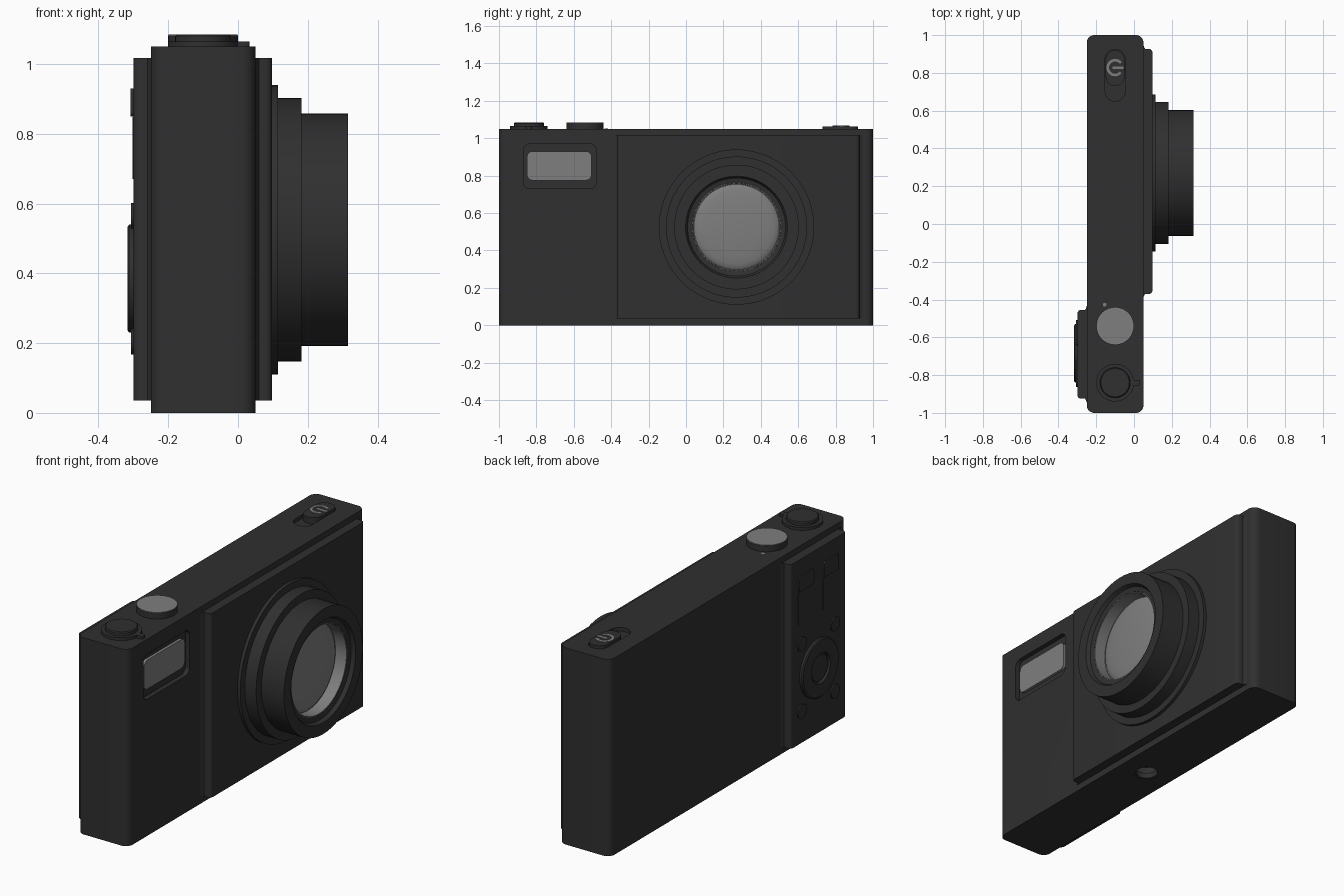
import bpy, bmesh, math
from math import cos, sin, pi

if "Cube" in bpy.data.objects:
    bpy.data.objects.remove(bpy.data.objects["Cube"])


def material(name, v):
    m = bpy.data.materials.new(name)
    m.diffuse_color = (v, v, v, 1)
    m.use_nodes = True
    m.node_tree.nodes["Principled BSDF"].inputs["Base Color"].default_value = m.diffuse_color
    return m


BLACK = material("matte_black", 0.029)
GREY = material("mid_grey", 0.21)


def finish(name, bm, mat):
    bmesh.ops.remove_doubles(bm, verts=bm.verts, dist=1e-5)
    bmesh.ops.recalc_face_normals(bm, faces=bm.faces)
    me = bpy.data.meshes.new(name)
    bm.to_mesh(me)
    bm.free()
    me.materials.append(mat)
    ob = bpy.data.objects.new(name, me)
    bpy.context.collection.objects.link(ob)
    smooth(ob)
    return ob


def smooth(ob):
    bpy.ops.object.select_all(action='DESELECT')
    ob.select_set(True)
    bpy.context.view_layer.objects.active = ob
    bpy.ops.object.shade_smooth_by_angle(angle=math.radians(35))


def place(axis, a, b, h):
    return (a, b, h) if axis == 'Z' else (h, a, b)


def prism(name, pts, axis, lo, hi, mat=BLACK):
    """Extrude a flat outline along an axis."""
    bm = bmesh.new()
    low = [bm.verts.new(place(axis, a, b, lo)) for a, b in pts]
    top = [bm.verts.new(place(axis, a, b, hi)) for a, b in pts]
    n = len(pts)
    bm.faces.new(low)
    bm.faces.new(top)
    for i in range(n):
        j = (i + 1) % n
        bm.faces.new((low[i], low[j], top[j], top[i]))
    return finish(name, bm, mat)


def lathe(name, profile, axis, centre, mat=BLACK, n=64):
    """Revolve (radius, height) points round an axis."""
    bm = bmesh.new()
    ca, cb = centre
    rings = [[bm.verts.new(place(axis, ca + r * cos(2 * pi * i / n), cb + r * sin(2 * pi * i / n), h))
              for i in range(n)] for r, h in profile]
    for p, q in zip(rings, rings[1:]):
        for i in range(n):
            j = (i + 1) % n
            bm.faces.new((p[i], p[j], q[j], q[i]))
    return finish(name, bm, mat)


def rounded(a0, a1, b0, b1, r, seg=8):
    """Rounded rectangle outline."""
    pts = []
    for k, (a, b) in enumerate([(a1 - r, b1 - r), (a0 + r, b1 - r), (a0 + r, b0 + r), (a1 - r, b0 + r)]):
        for s in range(seg + 1):
            t = (k + s / seg) * pi / 2
            pts.append((a + r * cos(t), b + r * sin(t)))
    return pts


def cut(ob, cutter):
    m = ob.modifiers.new("cut", 'BOOLEAN')
    m.operation, m.object, m.solver = 'DIFFERENCE', cutter, 'EXACT'
    bpy.context.view_layer.objects.active = ob
    bpy.ops.object.modifier_apply(modifier=m.name)
    bpy.data.objects.remove(cutter)


def panel_outline(base, out, y0, y1):
    """Raised panel section: flared foot, rounded shoulder."""
    d = out - base
    half = [(-0.1, 0.02), (0.0, 0.02), (0.08, 0.008), (0.2, 0.0), (0.68, 0.0),
            (0.85, -0.004), (0.96, -0.011), (1.0, -0.02)]
    return ([(base + d * h, y1 + o) for h, o in half] +
            [(base + d * h, y0 - o) for h, o in reversed(half)])


# Body with flash recess, slider slot and tripod socket
body = prism("camera_body", rounded(-0.25, 0.05, -1, 1, 0.04), 'Z', 0, 1.05)
cut(body, prism("flash_cutter", rounded(-0.87, -0.48, 0.73, 0.97, 0.035), 'X', 0.025, 0.1))
cut(body, prism("slot_cutter", rounded(-0.153, -0.047, 0.65, 0.925, 0.052), 'Z', 1.03, 1.1))
cut(body, lathe("socket_cutter", [(0, -0.1), (0.07, -0.1), (0.07, 0.07), (0, 0.07)], 'Z', (-0.1, -0.02)))
smooth(body)
lathe("tripod_socket_ring", [(0.07, 0.001), (0.07, 0.03), (0.055, 0.03), (0.055, 0.001), (0.07, 0.001)],
      'Z', (-0.1, -0.02))

# Raised front plate and rear control plate
prism("front_plate", panel_outline(0.05, 0.098, -0.37, 0.927), 'Z', 0.035, 1.018)
prism("rear_control_plate", panel_outline(-0.25, -0.30, -0.925, -0.455), 'Z', 0.035, 1.018)

# Flash window
prism("flash_window", rounded(-0.85, -0.505, 0.775, 0.93, 0.03), 'X', 0.02, 0.04, GREY)

# Telescoping lens barrel and recessed glass
LENS = (0.27, 0.525)
lathe("lens_barrel", [(0, 0.06), (0.415, 0.06), (0.415, 0.115), (0.377, 0.115), (0.377, 0.182),
                      (0.333, 0.182), (0.333, 0.315), (0.272, 0.315), (0.262, 0.295),
                      (0.236, 0.290), (0.236, 0.2), (0, 0.2)], 'X', LENS, n=96)
dome = [(0.228 * cos(t * pi / 12), 0.225 + 0.025 * sin(t * pi / 12)) for t in range(7)]
lathe("lens_glass", [(0, 0.205), (0.2358, 0.205), (0.2358, 0.289), (0.232, 0.289), (0.231, 0.225)] + dome,
      'X', LENS, GREY, n=96)

# Shutter button with zoom collar and lever
SHUTTER = (-0.1, -0.84)
lathe("zoom_collar", [(0, 1.04), (0.1, 1.04), (0.1, 1.065), (0, 1.065)], 'Z', SHUTTER)
lathe("shutter_button", [(0, 1.05), (0.08, 1.05), (0.08, 1.08), (0.075, 1.085), (0, 1.085)], 'Z', SHUTTER)
prism("zoom_lever", rounded(-0.02, 0.033, -0.855, -0.825, 0.01, 4), 'Z', 1.04, 1.065)

# Mode dial with grey cap
DIAL = (-0.1, -0.54)
lathe("mode_dial", [(0, 1.04), (0.1, 1.04), (0.1, 1.082), (0, 1.082)], 'Z', DIAL)
lathe("mode_dial_cap", [(0, 1.08), (0.099, 1.08), (0.099, 1.085), (0, 1.085)], 'Z', DIAL, GREY)
lathe("dial_index_dot", [(0, 1.045), (0.01, 1.045), (0.01, 1.052), (0, 1.052)], 'Z', (-0.155, -0.427), GREY, 12)

# Power slider with on/off mark
prism("power_slider", rounded(-0.15, -0.05, 0.73, 0.92, 0.049), 'Z', 1.025, 1.064)
arc = [math.radians(40 + 280 * i / 24) for i in range(25)]
ring = [(0.046, a) for a in arc] + [(0.032, a) for a in reversed(arc)]
prism("power_mark_arc", [(-0.1 + r * cos(a), 0.828 + r * sin(a)) for r, a in ring], 'Z', 1.06, 1.067, GREY)
prism("power_mark_bar", [(-0.115, 0.821), (-0.055, 0.821), (-0.055, 0.835), (-0.115, 0.835)],
      'Z', 1.06, 1.067, GREY)

# Rear control wheel, four round buttons, two switches
CY, CZ = -0.685, 0.385
lathe("control_wheel", [(0.08, -0.29), (0.155, -0.29), (0.155, -0.312), (0.148, -0.317),
                        (0.08, -0.317), (0.08, -0.29)], 'X', (CY, CZ))
lathe("wheel_centre_button", [(0, -0.29), (0.07, -0.29), (0.07, -0.31), (0, -0.31)], 'X', (CY, CZ))
for sy in (-1, 1):
    for sz in (-1, 1):
        lathe("round_button", [(0, -0.29), (0.037, -0.29), (0.037, -0.307), (0, -0.307)],
              'X', (CY + sy * 0.14, CZ + sz * 0.18), n=32)
    y = CY + sy * 0.105
    prism("switch_button", rounded(y - 0.062, y + 0.062, 0.85, 0.93, 0.012, 4), 'X', -0.308, -0.29)
    prism("switch_frame", rounded(y - 0.062, y + 0.062, 0.67, 0.848, 0.012, 4), 'X', -0.303, -0.29)
